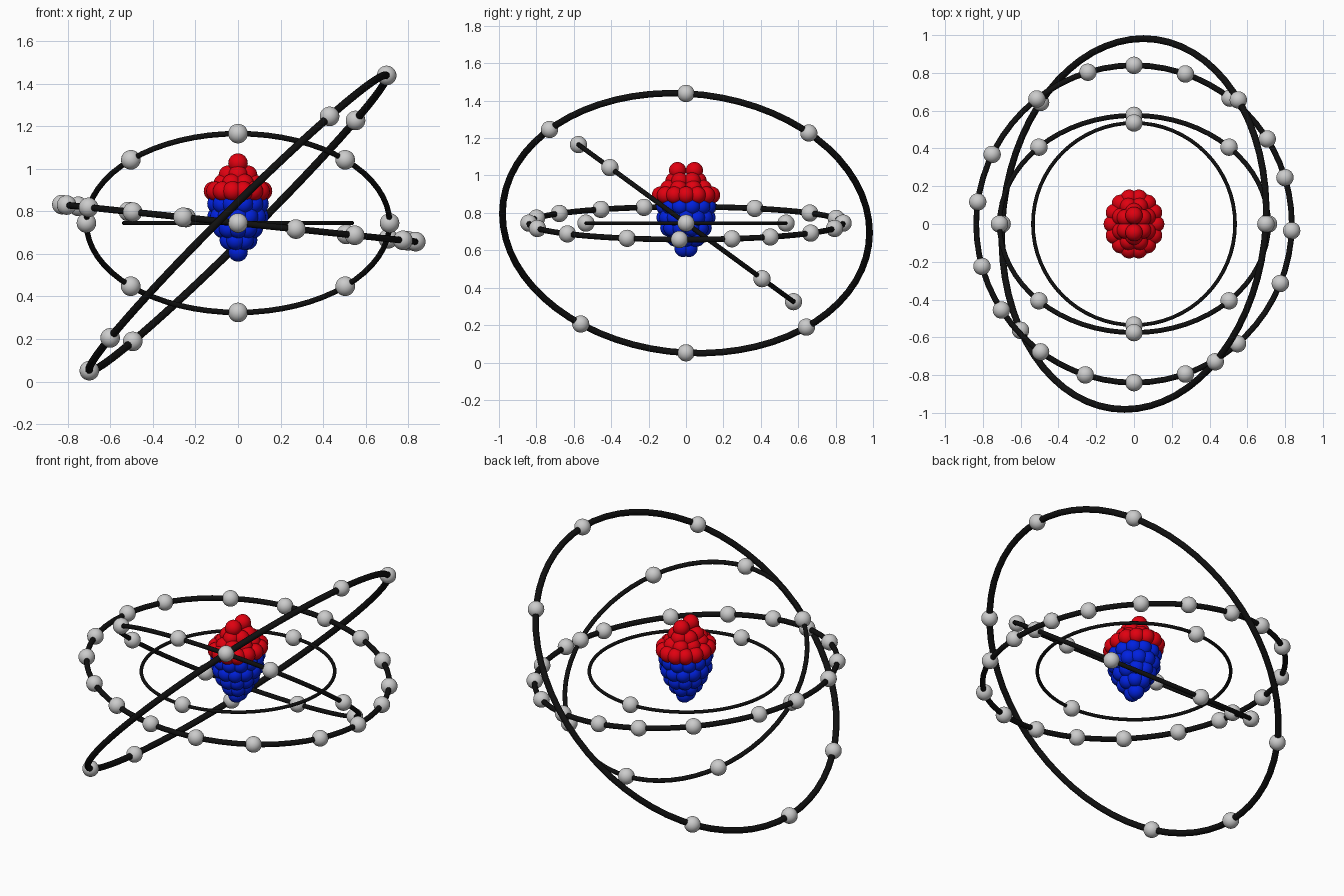
import bpy, bmesh, math
from mathutils import Vector, Matrix

if "Cube" in bpy.data.objects:
    bpy.data.objects.remove(bpy.data.objects["Cube"])

CENTER = Vector((0, 0, 0.745))


def material(name, rgb):
    m = bpy.data.materials.new(name)
    m.diffuse_color = (*rgb, 1)
    m.use_nodes = True
    m.node_tree.nodes["Principled BSDF"].inputs["Base Color"].default_value = m.diffuse_color
    return m


black = material("black", (0.005, 0.005, 0.005))
red = material("red", (0.75, 0.0, 0.005))
blue = material("blue", (0.0, 0.015, 0.75))


def balls(name, points, radius, mat=None):
    bm = bmesh.new()
    for p in points:
        bmesh.ops.create_uvsphere(bm, u_segments=24, v_segments=14, radius=radius,
                                  matrix=Matrix.Translation(p))
    for f in bm.faces:
        f.smooth = True
    mesh = bpy.data.meshes.new(name)
    bm.to_mesh(mesh)
    bm.free()
    if mat:
        mesh.materials.append(mat)
    obj = bpy.data.objects.new(name, mesh)
    bpy.context.collection.objects.link(obj)


def shell(label, radius, u, v, angles):
    """Orbit ring in the plane of u and v, with electrons at the given angles."""
    u, v = Vector(u).normalized(), Vector(v).normalized()
    rot = Matrix((u, v, u.cross(v))).transposed()
    bpy.ops.mesh.primitive_torus_add(major_radius=radius, minor_radius=radius * 0.0183,
                                     major_segments=64, minor_segments=12,
                                     location=CENTER, rotation=rot.to_euler())
    ring = bpy.context.object
    ring.name = label + "_orbit_ring"
    ring.data.materials.append(black)
    bpy.ops.object.shade_smooth()
    pts = [CENTER + radius * (u * math.cos(a) + v * math.sin(a))
           for a in map(math.radians, angles)]
    balls(label + "_electrons", pts, 0.046)


# Electron shells, inner to outer
shell("first", 0.535, (1, 0, 0), (0, 1, 0), (90, 270))
shell("second", 0.712, (1, 0, 0), (0, 0.575, -0.42), range(0, 360, 45))
shell("third", 0.84, (0.835, 0, -0.0875), (0, 1, 0),
      (-2.4, 17, 32.4, 52.5, 71, 90, 107, 128, 154, 172, 195.5, 212.8,
       233.7, 252, 270, 289, 311, 338))
shell("fourth", 0.984, (0.70, 0, 0.695), (0.05, 0.985, -0.05),
      (0, 42, 139, 180, 215, 312))


def layers(rows):
    """Each row: z, x radius, y radius, count, start angle."""
    return [Vector((rx * math.cos(a), ry * math.sin(a), z))
            for z, rx, ry, n, start in rows
            for a in (math.radians(start) + 2 * math.pi * i / n for i in range(n))]


# Nucleus: protons above, neutrons below
balls("protons", layers([(1.026, 0.02, 0.045, 2, 90),
                         (0.97, 0.052, 0.065, 6, 30),
                         (0.93, 0.075, 0.10, 8, 22.5),
                         (0.895, 0.115, 0.14, 14, 0),
                         (0.89, 0.05, 0.06, 4, 45)]), 0.046, red)
balls("neutrons", layers([(0.835, 0.102, 0.118, 12, 15),
                          (0.775, 0.098, 0.112, 12, 0),
                          (0.72, 0.075, 0.092, 10, 18),
                          (0.665, 0.045, 0.058, 7, 0),
                          (0.61, 0.012, 0.016, 2, 90)]), 0.046, blue)
